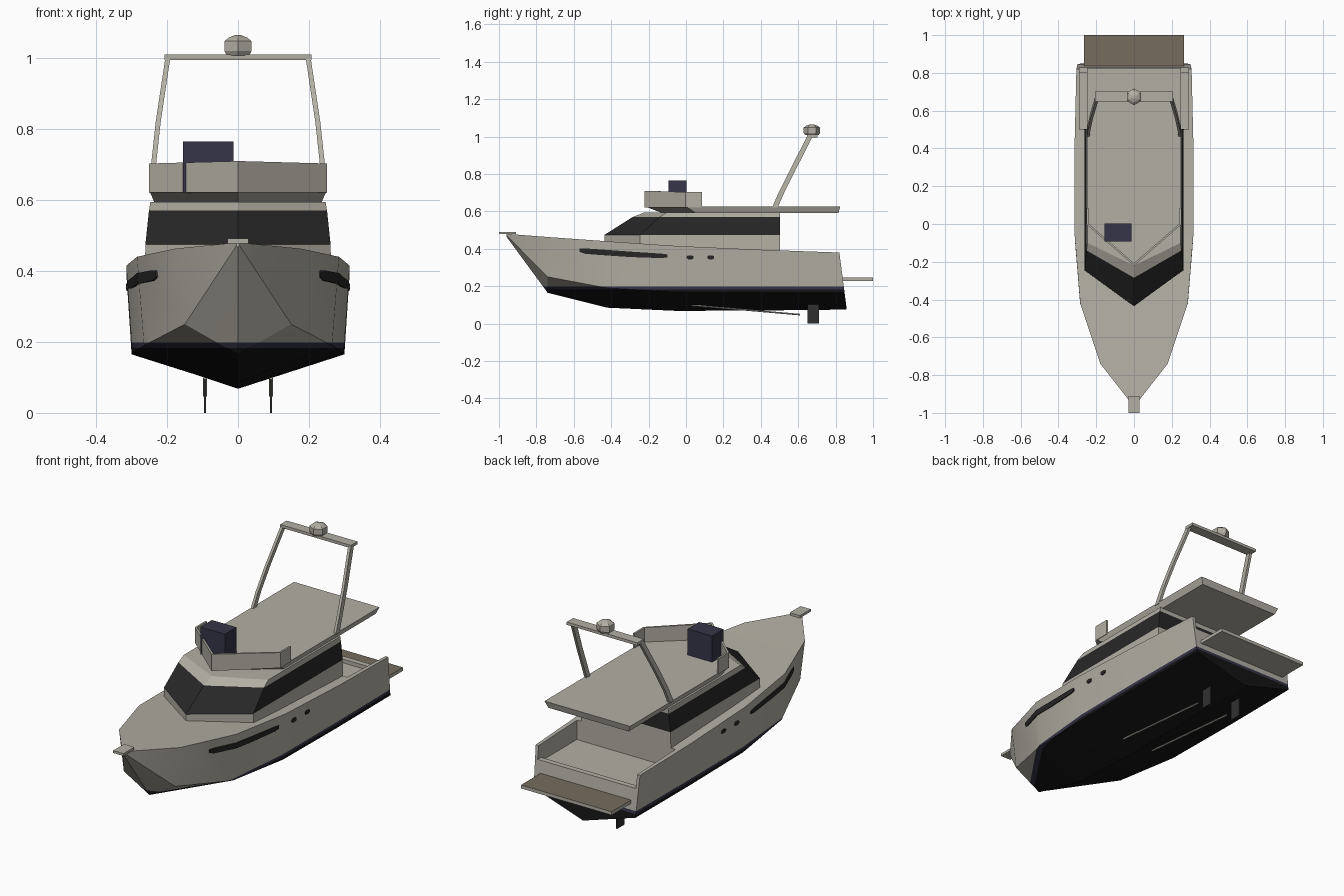
import bpy, bmesh, math
from mathutils import Vector

if "Cube" in bpy.data.objects:
    bpy.data.objects.remove(bpy.data.objects["Cube"], do_unlink=True)


def material(name, r, g, b):
    m = bpy.data.materials.new(name)
    m.use_nodes = True
    m.diffuse_color = (r, g, b, 1)
    m.node_tree.nodes["Principled BSDF"].inputs["Base Color"].default_value = (r, g, b, 1)
    return m


CREAM = material("cream_paint", .45, .43, .37)
BLACK = material("black_bottom_paint", .007, .007, .007)
NAVY = material("navy_blue", .035, .035, .065)
GLASS = material("dark_glass", .02, .02, .02)
WOOD = material("teak_wood", .18, .15, .11)
METAL = material("dark_metal", .03, .03, .03)


def finish(name, bm, mats, smooth=None):
    bmesh.ops.recalc_face_normals(bm, faces=bm.faces)
    mesh = bpy.data.meshes.new(name)
    bm.to_mesh(mesh)
    bm.free()
    for m in mats:
        mesh.materials.append(m)
    ob = bpy.data.objects.new(name, mesh)
    bpy.context.collection.objects.link(ob)
    if smooth:
        shade(ob, smooth)
    return ob


def shade(ob, degrees):
    bpy.ops.object.select_all(action='DESELECT')
    ob.select_set(True)
    bpy.context.view_layer.objects.active = ob
    bpy.ops.object.shade_smooth_by_angle(angle=math.radians(degrees))


def loft(name, rings, mats, bands=None, smooth=None):
    """Skin equal rings and cap the ends; bands gives a material per ring gap."""
    bm = bmesh.new()
    rows = [[bm.verts.new(p) for p in ring] for ring in rings]
    n = len(rows[0])
    for k, (a, b) in enumerate(zip(rows, rows[1:])):
        for i in range(n):
            f = bm.faces.new((a[i], a[(i + 1) % n], b[(i + 1) % n], b[i]))
            f.material_index = bands[k] if bands else 0
    bm.faces.new(rows[0])
    bm.faces.new(rows[-1])
    return finish(name, bm, mats, smooth)


def rect(x, y, z, hx, hy):
    return [(x - hx, y - hy, z), (x + hx, y - hy, z), (x + hx, y + hy, z), (x - hx, y + hy, z)]


def box(name, lo, hi, mat):
    c = [(a + b) / 2 for a, b in zip(lo, hi)]
    h = [(b - a) / 2 for a, b in zip(lo, hi)]
    return loft(name, [rect(c[0], c[1], z, h[0], h[1]) for z in (lo[2], hi[2])], [mat])


def arrow(tip, corner, half, back, z):
    """Plan outline with a pointed front."""
    return [(0, tip, z), (half, corner, z), (half, back, z), (-half, back, z), (-half, corner, z)]


# Hull stations: y, sheer x, sheer z, chine x, chine z, keel z
STATIONS = [
    (-.96, .006, .48, .004, .472, .465),
    (-.74, .178, .463, .15, .25, .165),
    (-.42, .285, .44, .265, .19, .085),
    (-.05, .315, .415, .298, .168, .068),
    (.4, .315, .395, .3, .165, .07),
    (.82, .305, .38, .298, .165, .075),
]


def station_ring(s):
    y, sx, sz, cx, cz, kz = s
    rake = .13 if s is STATIONS[-1] else 0
    pts = [(-sx, sz), (-cx, cz), (0, kz), (cx, cz), (sx, sz)]
    return [(x, y + (sz - z) * rake, z) for x, z in pts]


hull = loft("hull", [station_ring(s) for s in STATIONS], [CREAM, BLACK, NAVY])

# Cockpit well and lowered transom
profile = [(.5, .29), (.8, .29), (.8, .31), (1, .31), (1, .6), (.5, .6)]
cutter = loft("cockpit_cutter", [[(x, y, z) for y, z in profile] for x in (-.288, .288)], [CREAM])
cutter.hide_render = True
mod = hull.modifiers.new("cockpit", 'BOOLEAN')
mod.operation = 'DIFFERENCE'
mod.solver = 'EXACT'
mod.object = cutter
bpy.context.view_layer.objects.active = hull
bpy.ops.object.modifier_apply(modifier=mod.name)
bpy.data.objects.remove(cutter, do_unlink=True)

# Bottom paint and boot stripe, by height
LOW, HIGH = .183, .198
bm = bmesh.new()
bm.from_mesh(hull.data)
for z in (LOW, HIGH):
    bmesh.ops.bisect_plane(bm, geom=bm.verts[:] + bm.edges[:] + bm.faces[:],
                           plane_co=(0, 0, z), plane_no=(0, 0, 1))
for f in bm.faces:
    z = f.calc_center_median().z
    f.material_index = 1 if z < LOW else 2 if z < HIGH else 0
bm.to_mesh(hull.data)
bm.free()
shade(hull, 25)


def hull_x(y, z):
    """Half width of the topsides at a given place."""
    for a, b in zip(STATIONS, STATIONS[1:]):
        if a[0] <= y <= b[0]:
            t = (y - a[0]) / (b[0] - a[0])
            sx, sz, cx, cz = (a[i] + (b[i] - a[i]) * t for i in range(1, 5))
            return cx + (sx - cx) * (z - cz) / (sz - cz)


def side_plate(name, side, outline, mat):
    """Thin plate following the hull side; outline holds y, bottom z, top z."""
    rings = []
    for y, z0, z1 in outline:
        rings.append([(side * (hull_x(y, z) + d), y, z)
                      for z, d in ((z0, -.004), (z0, .004), (z1, .004), (z1, -.004))])
    loft(name, rings, [mat])


WINDOW = [(-.57, .383, .402), (-.54, .373, .402), (-.42, .364, .394),
          (-.3, .356, .385), (-.13, .35, .374), (-.1, .354, .37)]
for side, label in ((1, "left"), (-1, "right")):
    side_plate(label + "_hull_window", side, WINDOW, GLASS)
    for i, y in enumerate((.022, .132)):
        outline = [(y - .018, .35, .36), (y - .01, .344, .365),
                   (y + .01, .344, .365), (y + .018, .348, .36)]
        side_plate(f"{label}_porthole_{i + 1}", side, outline, GLASS)

    # Arch legs, rudders and propeller shafts
    path = [(.243, .475, .62), (.238, .51, .7), (.225, .57, .82), (.198, .662, 1)]
    loft(label + "_arch_leg", [rect(side * x, y, z, .007, .015) for x, y, z in path], [CREAM])
    x = side * .093
    box(label + "_rudder", (x - .003, .65, 0), (x + .003, .712, .115), METAL)
    loft(label + "_shaft", [[(x + .005 * math.cos(a), y, z + .005 * math.sin(a))
                             for a in (i * math.pi / 3 for i in range(6))]
                            for y, z in ((.03, .098), (.61, .048))], [CREAM])

# Cabin with a wraparound window band
loft("cabin", [arrow(-.435, -.245, .265, .502, .28),
               arrow(-.435, -.245, .261, .502, .475),
               arrow(-.285, -.14, .251, .502, .57),
               arrow(-.22, -.1, .247, .502, .595)], [CREAM, GLASS], bands=[0, 1, 0])

# Flared upper deck over cabin and cockpit
loft("upper_deck", [arrow(-.13, .05, .235, .815, .592),
                    arrow(-.22, 0, .25, .825, .627)], [CREAM])

# Pointed coaming wall around the helm
bm = bmesh.new()
plan = [(.246, .085, .703), (.246, 0, .703), (0, -.214, .71), (-.246, 0, .703), (-.246, .085, .703)]
low = [bm.verts.new((x, y, .622)) for x, y, z in plan]
top = [bm.verts.new(p) for p in plan]
for i in range(len(plan) - 1):
    bm.faces.new((low[i], low[i + 1], top[i + 1], top[i]))
coaming = finish("coaming", bm, [CREAM])
wall = coaming.modifiers.new("thickness", 'SOLIDIFY')
wall.thickness = .01
wall.offset = 0
wall.use_even_offset = True

box("helm_console", (-.155, -.093, .62), (-.012, .003, .765), NAVY)

# Radar arch beam and domed scanner
box("arch_beam", (-.207, .648, .995), (.207, .702, 1.01), CREAM)


def hexagon(r, z):
    return [(r * math.sin(i * math.pi / 3), .673 + r * math.cos(i * math.pi / 3), z) for i in range(6)]


loft("radar_dome", [hexagon(.036, 1.008), hexagon(.044, 1.02), hexagon(.044, 1.048),
                    hexagon(.03, 1.058), hexagon(.01, 1.065)], [CREAM])

# Bow pulpit and swim platform with a teak top
box("bow_pulpit", (-.03, -1, .478), (.03, -.91, .491), CREAM)
platform = box("swim_platform", (-.265, .82, .228), (.265, 1, .246), CREAM)
platform.data.materials.append(WOOD)
for f in platform.data.polygons:
    if f.normal.z > .9:
        f.material_index = 1
